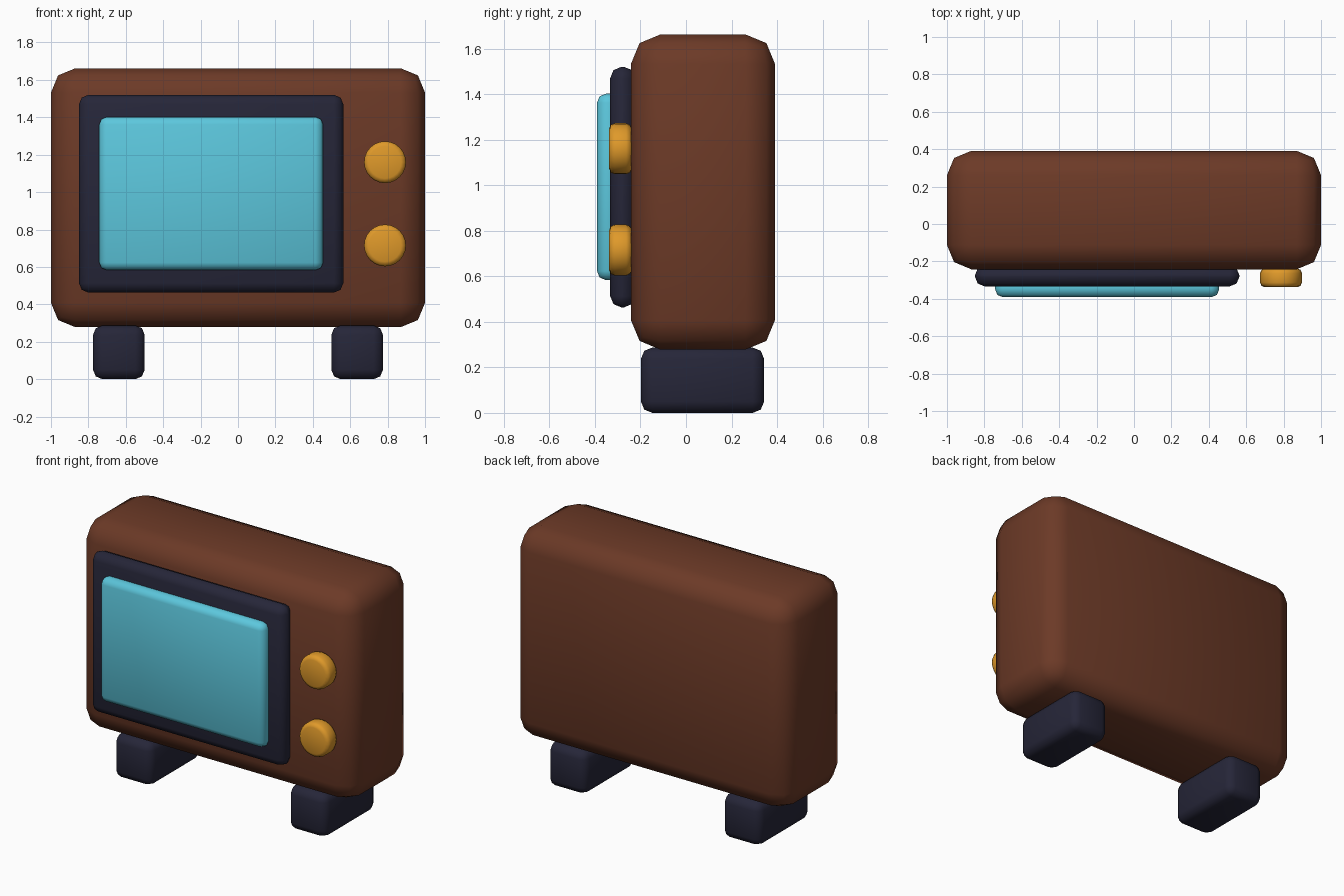
import bpy, bmesh, math
from mathutils import Matrix, Vector

if "Cube" in bpy.data.objects:
    bpy.data.objects.remove(bpy.data.objects["Cube"])


def material(name, rgb):
    m = bpy.data.materials.new(name)
    m.diffuse_color = (*rgb, 1)
    m.use_nodes = True
    m.node_tree.nodes["Principled BSDF"].inputs["Base Color"].default_value = m.diffuse_color
    return m


brown = material("walnut_brown", (0.15, 0.042, 0.020))
navy = material("dark_navy", (0.019, 0.019, 0.040))
cyan = material("screen_cyan", (0.107, 0.57, 0.72))
gold = material("knob_gold", (0.74, 0.32, 0.023))


def finish(bm, name, mat, bevel, edges):
    bmesh.ops.bevel(bm, geom=edges, offset=bevel, segments=2, profile=0.5, affect='EDGES')
    bmesh.ops.recalc_face_normals(bm, faces=bm.faces)
    for f in bm.faces:
        f.smooth = True
    mesh = bpy.data.meshes.new(name)
    bm.to_mesh(mesh)
    bm.free()
    mesh.materials.append(mat)
    ob = bpy.data.objects.new(name, mesh)
    bpy.context.collection.objects.link(ob)
    return ob


def rounded_box(name, lo, hi, bevel, mat):
    lo, hi = Vector(lo), Vector(hi)
    bm = bmesh.new()
    bmesh.ops.create_cube(bm, size=1)
    bmesh.ops.scale(bm, vec=hi - lo, verts=bm.verts)
    bmesh.ops.translate(bm, vec=(lo + hi) / 2, verts=bm.verts)
    return finish(bm, name, mat, bevel, bm.edges[:])


def knob(name, x, z, mat):
    bm = bmesh.new()
    bmesh.ops.create_cone(bm, cap_ends=True, segments=24, radius1=0.112, radius2=0.112, depth=0.10)
    rims = [e for e in bm.edges if abs(e.verts[0].co.z - e.verts[1].co.z) < 1e-4]
    bmesh.ops.transform(bm, verts=bm.verts,
                        matrix=Matrix.Translation((x, -0.288, z)) @ Matrix.Rotation(math.pi / 2, 4, 'X'))
    return finish(bm, name, mat, 0.025, rims)


# Cabinet
rounded_box("cabinet", (-1, -0.242, 0.278), (1, 0.391, 1.662), 0.13, brown)

# Screen surround and screen
rounded_box("screen_frame", (-0.85, -0.333, 0.463), (0.563, -0.223, 1.52), 0.05, navy)
rounded_box("screen", (-0.742, -0.391, 0.583), (0.455, -0.29, 1.402), 0.04, cyan)

# Control knobs
for label, z in (("upper", 1.16), ("lower", 0.715)):
    knob(label + "_knob", 0.786, z, gold)

# Feet
for label, s in (("left", -1), ("right", 1)):
    x = s * 0.637
    rounded_box(label + "_foot", (x - 0.138, -0.198, 0), (x + 0.138, 0.343, 0.287), 0.05, navy)
